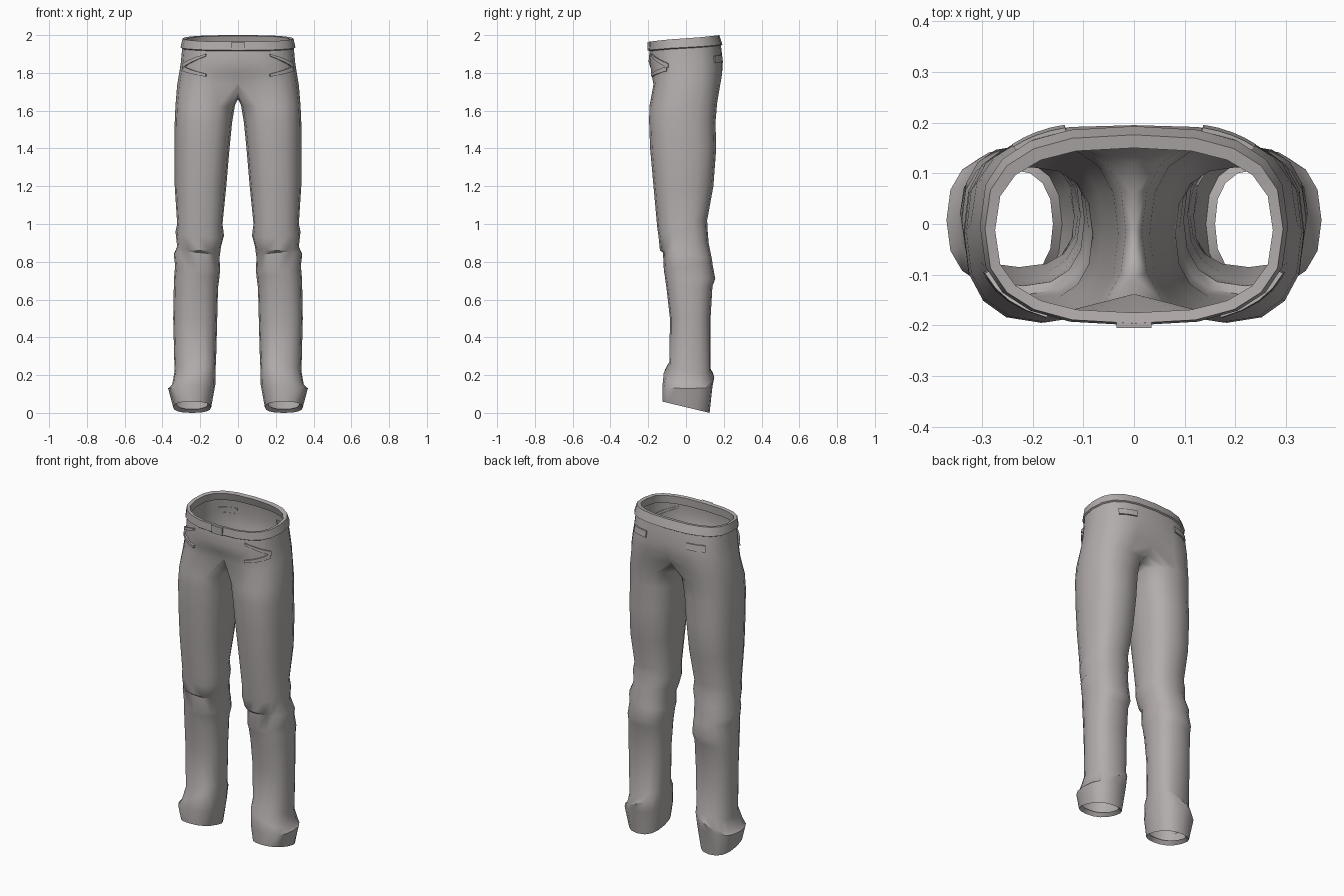
import bpy, bmesh
from math import sin, cos, radians, copysign

cube = bpy.data.objects.get("Cube")
if cube:
    bpy.data.objects.remove(cube)

cloth = bpy.data.materials.new("warm_grey_cloth")
cloth.use_nodes = True
colour = (0.45, 0.415, 0.415, 1)
cloth.diffuse_color = colour
cloth.node_tree.nodes["Principled BSDF"].inputs["Base Color"].default_value = colour


def power(v, e):
    return copysign(abs(v) ** e, v)


def finish(bm, name, angle=38):
    """Turn a half model into a mirrored, smooth-shaded object."""
    bmesh.ops.recalc_face_normals(bm, faces=bm.faces[:])
    mesh = bpy.data.meshes.new(name)
    bm.to_mesh(mesh)
    bm.free()
    mesh.materials.append(cloth)
    obj = bpy.data.objects.new(name, mesh)
    bpy.context.collection.objects.link(obj)
    mirror = obj.modifiers.new("Mirror", 'MIRROR')
    mirror.merge_threshold = 0.001
    bpy.ops.object.select_all(action='DESELECT')
    bpy.context.view_layer.objects.active = obj
    obj.select_set(True)
    bpy.ops.object.shade_smooth_by_angle(angle=radians(angle))
    return obj


# Hip half rings: front z, back z, half width, front y, back y, front dent, back dent
HIPS = [
    (1.74, 1.73, .322, -.193, .197, .055, .04),
    (1.80, 1.79, .312, -.195, .203, .015, .02),
    (1.86, 1.86, .302, -.198, .200, 0, .005),
    (1.915, 1.945, .296, -.193, .185, 0, 0),
    (1.92, 1.95, .304, -.200, .193, 0, 0),
    (1.965, 2.0, .294, -.196, .176, 0, 0),
    (1.962, 1.996, .274, -.175, .150, 0, 0),
    (1.915, 1.95, .280, -.178, .165, 0, 0),
]

# Leg rings: z, tilt to the side, tilt to the back, inner x, outer x, front y, back y
LEG = [
    (.03, 0, -.03, .142, .343, -.125, .125),
    (.14, -.01, 0, .120, .370, -.125, .140),
    (.20, -.05, -.01, .118, .348, -.118, .150),
    (.25, -.03, -.02, .116, .336, -.088, .130),
    (.50, 0, 0, .110, .343, -.085, .130),
    (.66, 0, .01, .106, .340, -.102, .140),
    (.72, 0, -.01, .098, .338, -.113, .155),
    (.77, .01, .02, .095, .333, -.117, .140),
    (.83, .01, -.02, .098, .340, -.122, .138),
    (.88, 0, .02, .090, .322, -.138, .120),
    (.95, .01, .02, .074, .331, -.145, .114),
    (1.00, 0, .02, .082, .322, -.152, .112),
    (1.20, 0, 0, .062, .335, -.172, .145),
    (1.40, 0, 0, .045, .336, -.190, .160),
    (1.54, 0, 0, .031, .335, -.195, .156),
    (1.63, 0, .01, .016, .331, -.194, .165),
]


def hip_point(row, degrees, out=0.0):
    zf, zb, hw, yf, yb, df, db = row
    c, s = cos(radians(degrees)), sin(radians(degrees))
    y = (yf + yb) / 2 + (yb - yf) / 2 * power(s, .75)
    near = max(0, 1 - c / .45) ** 1.2
    y += near * (df if s < 0 else -db)
    x = 0 if abs(degrees) == 90 else hw * power(c, .75)
    return (x + out * c, y + out * s, zf + (zb - zf) * (s + 1) / 2)


def leg_point(row, i):
    z, tx, ty, xi, xo, yf, yb = row
    a = radians(-112.5 + 22.5 * i)
    c, s = power(cos(a), .82), power(sin(a), .82)
    return ((xi + xo) / 2 + (xo - xi) / 2 * c,
            (yf + yb) / 2 + (yb - yf) / 2 * s, z + tx * c + ty * s)


def bridge(bm, low, high, closed):
    n = len(low)
    for i in range(n if closed else n - 1):
        j = (i + 1) % n
        bm.faces.new((low[i], low[j], high[j], high[i]))


# Trousers: each leg rises into a crotch seam and a half hip
bm = bmesh.new()
hem = list(LEG[0])
hem = [hem[0] + .02, 0, -.03, hem[3] + .018, hem[4] - .018, hem[5] + .018, hem[6] - .018]
loops = [[bm.verts.new(leg_point(r, i)) for i in range(16)] for r in [hem] + LEG]
hips = [[bm.verts.new(hip_point(r, -90 + 18 * i)) for i in range(11)] for r in HIPS]
seam = [(.12, 1.69), (.06, 1.668), (-.01, 1.66), (-.06, 1.672), (-.105, 1.70)]
crotch = [bm.verts.new((0, y, z)) for y, z in seam]
loops.append(hips[0] + crotch)
for low, high in zip(loops, loops[1:]):
    bridge(bm, low, high, True)
for low, high in zip(hips, hips[1:]):
    bridge(bm, low, high, False)
finish(bm, "trousers")


def hip_surface(degrees, z, out):
    """Point on the hip at a given height, pushed outward."""
    rows = HIPS[:4]
    for a, b in zip(rows, rows[1:]):
        p, q = hip_point(a, degrees, out), hip_point(b, degrees, out)
        if z <= q[2] or b is rows[-1]:
            t = (z - p[2]) / (q[2] - p[2])
            return [u + (v - u) * t for u, v in zip(p, q)]


def patch(name, a0, a1, top, bottom, depth):
    """Thin strip on the hip; top and bottom give z at each end."""
    bm = bmesh.new()
    rows = []
    for ends, out in ((top, -.004), (top, depth), (bottom, depth), (bottom, -.004)):
        rows.append([bm.verts.new(hip_surface(a0 + (a1 - a0) * k / 4,
                     ends[0] + (ends[1] - ends[0]) * k / 4, out)) for k in range(5)])
    for low, high in zip(rows, rows[1:]):
        bridge(bm, low, high, False)
    for k in (0, 4):
        bm.faces.new([r[k] for r in rows])
    finish(bm, name, 30)


# Pocket details
patch("back_pocket_flaps", 44, 70, (1.89, 1.895), (1.853, 1.858), .006)
patch("front_pocket_edges", -62, -22, (1.90, 1.85), (1.888, 1.825), .008)
patch("front_hip_folds", -64, -25, (1.795, 1.835), (1.78, 1.81), .007)

# Waist button plate
bm = bmesh.new()
bmesh.ops.create_cube(bm, size=1)
for v in bm.verts:
    v.co = (v.co.x * .07, v.co.y * .012 - .199, v.co.z * .046 + 1.942)
bmesh.ops.delete(bm, geom=[v for v in bm.verts if v.co.x < 0], context='VERTS')
bm.free()
bm = bmesh.new()
front = [bm.verts.new((x, -.205, z)) for x, z in ((0, 1.918), (.035, 1.918), (.035, 1.964), (0, 1.964))]
back = [bm.verts.new((v.co.x, -.192, v.co.z)) for v in front]
bm.faces.new(front)
bridge(bm, front[:], back, False)
finish(bm, "waist_button_plate", 30)
